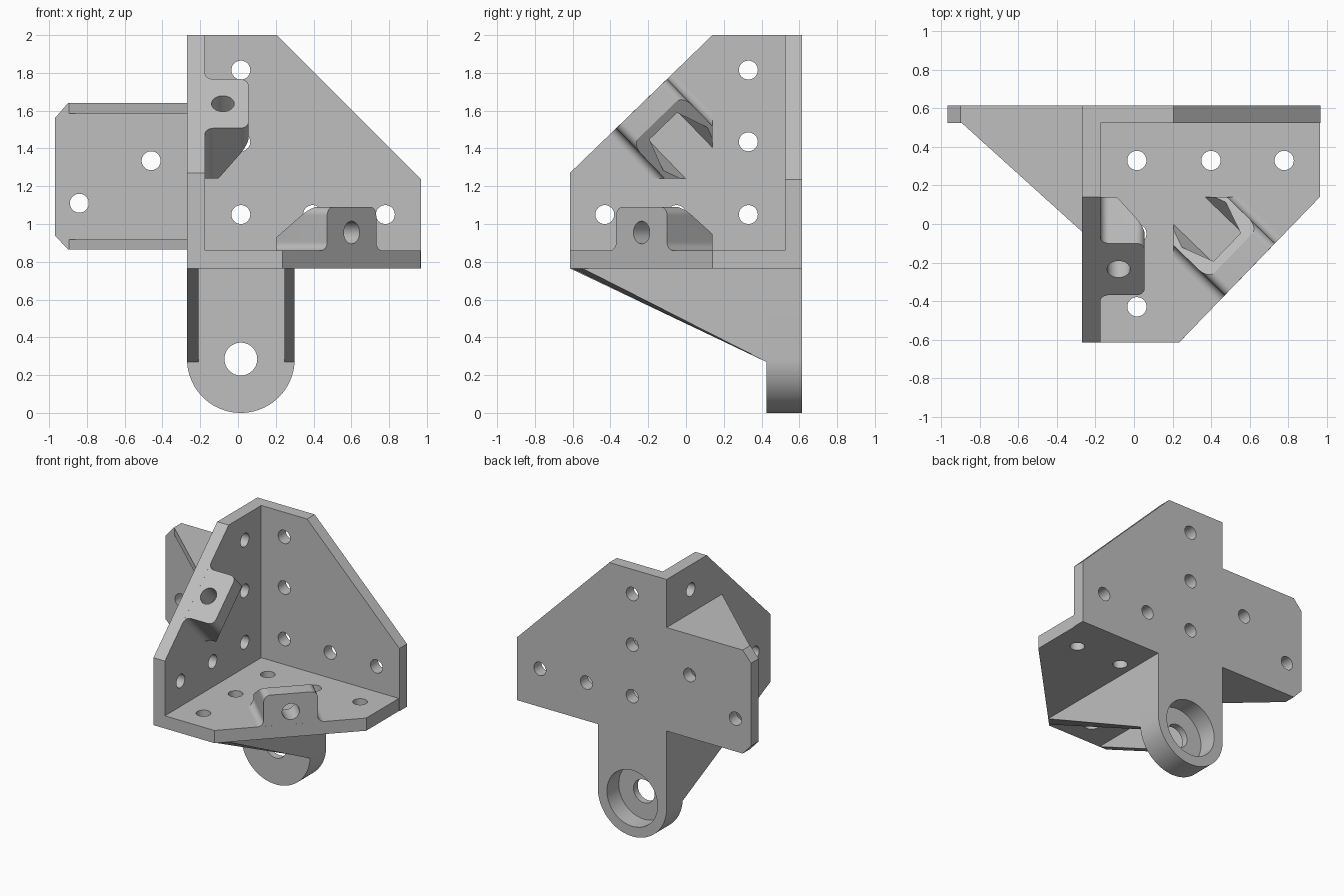
import bpy, bmesh, math
from mathutils import Vector

cube = bpy.data.objects.get("Cube")
if cube:
    bpy.data.objects.remove(cube, do_unlink=True)

grey = bpy.data.materials.new("plain_grey")
grey.use_nodes = True
grey.diffuse_color = (0.52, 0.52, 0.52, 1)
grey.node_tree.nodes["Principled BSDF"].inputs["Base Color"].default_value = (0.52, 0.52, 0.52, 1)

LOW, HIGH = 0.765, 0.86      # floor plate underside and top
OUT, IN = -0.27, -0.175      # side plate outer and inner faces
BACK, FRONT = 0.615, 0.525   # back plate faces
SHIFT = HIGH - IN
HOLE = 0.05


# Frames turn (a, b, c) of an extruded outline into world space
def xz(a, b, c):
    return Vector((a, c, b))


def xy(a, b, c):
    return Vector((a, b, c))


def yz(a, b, c):
    return Vector((c, a, b))


def swapped(frame):
    """The floor repeats the side plate with x and z exchanged."""
    def place(a, b, c):
        p = frame(a, b, c)
        return Vector((p.z - SHIFT, p.y, p.x + SHIFT))
    return place


along = Vector((0, 0.755, 0.73)).normalized()
inward = Vector((0, along.z, -along.y))
tab_origin = Vector((IN, -0.235, 1.637))


def tab_section(t, h, d):
    return tab_origin + along * t + inward * d + Vector((h, 0, 0))


def tab_side(d, h, t):
    return tab_section(t, h, d)


def prism(name, outline, frame, c0, c1):
    bm = bmesh.new()
    ends = [[bm.verts.new(frame(a, b, c)) for a, b in outline] for c in (c0, c1)]
    bm.faces.new(ends[0])
    bm.faces.new(ends[1])
    n = len(outline)
    for i in range(n):
        j = (i + 1) % n
        bm.faces.new((ends[0][i], ends[0][j], ends[1][j], ends[1][i]))
    bmesh.ops.recalc_face_normals(bm, faces=bm.faces)
    mesh = bpy.data.meshes.new(name)
    bm.to_mesh(mesh)
    bm.free()
    obj = bpy.data.objects.new(name, mesh)
    bpy.context.collection.objects.link(obj)
    return obj


def arc(cx, cy, r, start, end, steps):
    angles = [math.radians(start + (end - start) * i / steps) for i in range(steps + 1)]
    return [(cx + r * math.cos(t), cy + r * math.sin(t)) for t in angles]


def drill(a, b, r, frame, c0, c1, sides=40):
    return prism("cutter", arc(a, b, r, 0, 360, sides)[:-1], frame, c0, c1)


def cut(obj, cutters, operation="DIFFERENCE"):
    for c in cutters:
        c.hide_render = True
        mod = obj.modifiers.new("cut", "BOOLEAN")
        mod.operation, mod.solver, mod.object = operation, "EXACT", c
    graph = bpy.context.evaluated_depsgraph_get()
    mesh = bpy.data.meshes.new_from_object(obj.evaluated_get(graph))
    obj.modifiers.clear()
    obj.data = mesh
    for c in cutters:
        bpy.data.objects.remove(c, do_unlink=True)


def finish(obj):
    obj.data.materials.clear()
    obj.data.materials.append(grey)
    obj.data.shade_smooth()
    obj.data.set_sharp_from_angle(angle=math.radians(30))


parts = []

# Back plate with its side wing and rounded mounting tongue in one outline
LUG_X, LUG_R = 0.015, 0.285
tongue = arc(LUG_X, LUG_R, LUG_R, 0, -180, 40)
back = prism("back_plate", [
    (OUT, 2), (0.205, 2), (0.97, 1.235), (0.97, LOW), (LUG_X + LUG_R, LOW)] + tongue + [
    (OUT, 0.865), (-0.9, 0.865), (-0.97, 0.94), (-0.97, 1.56), (-0.9, 1.64), (OUT, 1.64)],
    xz, FRONT, BACK)
back_holes = [(0.015, 1.815), (0.015, 1.435), (0.015, 1.05), (0.395, 1.05),
              (0.78, 1.05), (-0.46, 1.335), (-0.84, 1.11)]
cutters = [drill(x, z, HOLE, xz, 0.4, 0.7) for x, z in back_holes]
cut(back, cutters + [drill(LUG_X, LUG_R, 0.21, xz, 0.475, 0.7)])
parts.append(back)

# Thick front of the tongue, with a counterbored bolt hole
lug = prism("tongue_front", [(LUG_X + LUG_R, LOW)] + tongue + [(OUT, LOW)], xz, 0.425, FRONT)
cut(lug, [drill(LUG_X, LUG_R, 0.21, xz, 0.475, 0.7),
          drill(LUG_X, LUG_R, 0.087, xz, 0.3, 0.7)])
parts.append(lug)


# Side and floor plates share a clipped outline; the floor also fills the corner
plate_holes = [(0.33, 1.815), (0.33, 1.435), (0.33, 1.05), (-0.05, 1.05), (-0.43, 1.05)]
for name, frame, base in (("side_plate", yz, HIGH), ("floor_plate", swapped(yz), LOW)):
    plate = prism(name, [(FRONT, base), (-0.615, base), (-0.615, 1.27), (0.14, 2), (FRONT, 2)],
                  frame, OUT, IN)
    cut(plate, [drill(y, z, HOLE, frame, -0.4, 0) for y, z in plate_holes])
    parts.append(plate)

# Bolt tabs: rounded block with flared root, sloped back and hex nut pocket
W, TOP, R, SINK = 0.187, 0.23, 0.045, -0.02
half = [(W + R, SINK)] + arc(W + R, R, R, 270, 180, 8) + arc(W - R, TOP - R, R, 0, 90, 8)
section = half + [(-t, h) for t, h in reversed(half)]
for name, wrap in (("side_tab", lambda f: f), ("floor_tab", swapped)):
    tab = prism(name, section, wrap(tab_section), 0, 0.7)
    keep = prism("keep", [(-1, 1.24), (0.14, 1.24), (0.14, 2.2), (-1, 2.2)], wrap(yz), -0.5, 0.5)
    cut(tab, [keep], "INTERSECT")
    slope = prism("slope", [(0.12, TOP), (0.12, 0.4), (0.8, 0.4), (0.8, -0.2)],
                  wrap(tab_side), -0.5, 0.5)
    cut(tab, [slope,
              drill(0, 0.095, 0.163, wrap(tab_section), 0.165, 0.9, 6),
              drill(0, 0.095, 0.06, wrap(tab_section), -0.1, 0.3)])
    parts.append(tab)

# Triangular ribs joining the wing to the side plate
for name, z0, z1 in (("wing_lower_rib", 0.865, 0.917), ("wing_upper_rib", 1.586, 1.64)):
    parts.append(prism(name, [(-0.895, FRONT), (OUT, FRONT), (OUT, -0.04)], xy, z0, z1))

# Triangular braces under the floor
for name, x0, x1 in (("right_brace", OUT, -0.21), ("left_brace", 0.245, 0.3)):
    brace = prism(name, [(-0.615, LOW), (0.425, LOW), (0.425, 0.27)], yz, x0, x1)
    for v in brace.data.vertices:
        if v.co.y < -0.5 and v.co.x > 0.235:
            v.co.y += (v.co.x - 0.235) * 1.027   # follow the clipped floor corner
    parts.append(brace)

for part in parts:
    finish(part)
